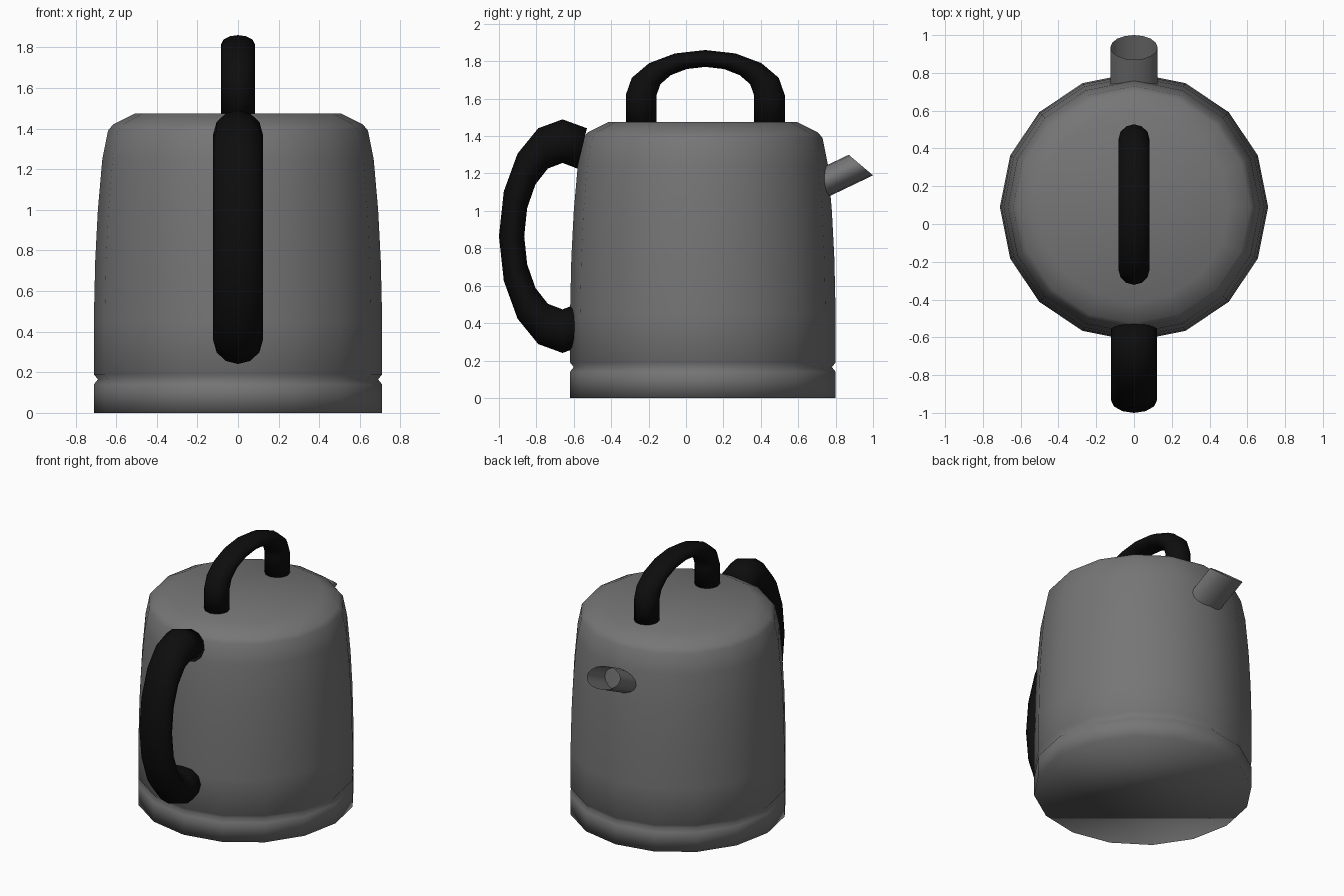
import bpy, math
from math import sin, cos, radians
from mathutils import Vector

if "Cube" in bpy.data.objects:
    bpy.data.objects.remove(bpy.data.objects["Cube"])


def material(name, value):
    m = bpy.data.materials.new(name)
    m.diffuse_color = (value, value, value, 1)
    m.use_nodes = True
    m.node_tree.nodes["Principled BSDF"].inputs["Base Color"].default_value = m.diffuse_color
    return m


steel = material("grey steel", 0.18)
black = material("black plastic", 0.004)


def loft(name, rings, mat, caps=True):
    """Skin a list of equal-length closed rings into a smooth object."""
    n = len(rings[0])
    verts = [p for r in rings for p in r]
    faces = [(i * n + j, i * n + (j + 1) % n, (i + 1) * n + (j + 1) % n, (i + 1) * n + j)
             for i in range(len(rings) - 1) for j in range(n)]
    if caps:
        faces += [tuple(reversed(range(n))), tuple(range(len(verts) - n, len(verts)))]
    me = bpy.data.meshes.new(name)
    me.from_pydata(verts, [], faces)
    me.materials.append(mat)
    me.polygons.foreach_set("use_smooth", [True] * len(me.polygons))
    ob = bpy.data.objects.new(name, me)
    bpy.context.collection.objects.link(ob)
    return ob


def circle(n):
    return [(cos(2 * math.pi * i / n), sin(2 * math.pi * i / n)) for i in range(n)]


def bow_ring(angle, cy, cz, major, minor, half_x, n=12):
    """Cross-section of a stretched torus lying in the yz plane."""
    a = radians(angle)
    return [Vector((half_x * s, cy + (major[0] + minor[0] * c) * cos(a),
                    cz + (major[1] + minor[1] * c) * sin(a))) for c, s in circle(n)]


# Body: 16-sided turned profile with a groove above the base
CY = 0.09
profile = [(0.71, 0), (0.71, 0.14), (0.69, 0.165), (0.71, 0.19), (0.71, 0.45),
           (0.703, 0.75), (0.69, 1.0), (0.668, 1.25), (0.64, 1.39),
           (0.615, 1.42), (0.505, 1.475)]
loft("kettle_body", [[(r * c, CY + r * s, z) for c, s in circle(16)] for r, z in profile], steel)

# Spout: open oval tube, rising, with a slanted mouth
d = Vector((0, 0.9, 0.43)).normalized()
up = Vector((0, -d.z, d.y))
side = Vector((1, 0, 0))
axis = Vector((0, 0.935, 1.245))
lean = Vector((0, -0.065, 0.055))
mouth = [axis + side * 0.125 * c + lean * s for c, s in circle(16)]
root = []
for p in mouth:
    root.append(p - d * ((p.y - 0.70) / d.y))
loft("spout", [root, mouth], steel, caps=False)

# Side handle: stretched ring whose ends run into the body
loft("side_handle",
     [bow_ring(180 - 202.5 + 22.5 * i + 90, -0.66, 0.865, (0.2725, 0.508), (0.0675, 0.1165), 0.122)
      for i in range(11)], black)

# Lid handle: half ring on two straight legs
arch = [bow_ring(22.5 * i, 0.103, 1.62, (0.3425, 0.195), (0.0825, 0.045), 0.083) for i in range(9)]
drop = Vector((0, 0, -0.155))
loft("lid_handle", [[p + drop for p in arch[0]]] + arch + [[p + drop for p in arch[-1]]], black)

# Make all faces point outwards
import bmesh
for ob in bpy.data.objects:
    bm = bmesh.new()
    bm.from_mesh(ob.data)
    bmesh.ops.recalc_face_normals(bm, faces=bm.faces)
    bm.to_mesh(ob.data)
    bm.free()
